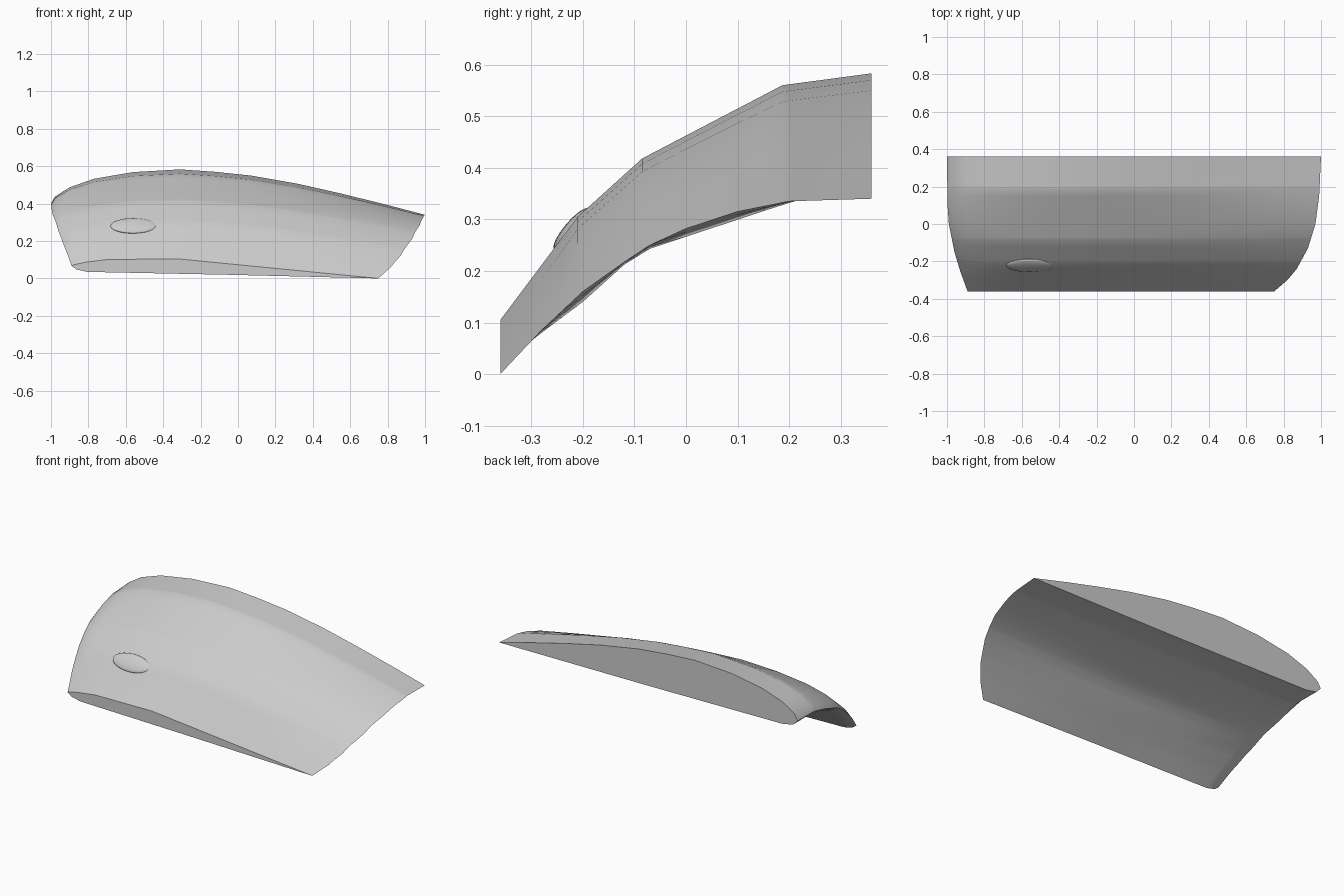
import bpy, bmesh, math
from mathutils import Matrix

cube = bpy.data.objects.get("Cube")
if cube:
    bpy.data.objects.remove(cube, do_unlink=True)


def material(name, rgb):
    m = bpy.data.materials.new(name)
    m.use_nodes = True
    m.diffuse_color = (*rgb, 1)
    m.node_tree.nodes["Principled BSDF"].inputs["Base Color"].default_value = (*rgb, 1)
    return m


def lerp(keys, t):
    """Piecewise linear lookup in a short list of (position, value) pairs."""
    for (a, va), (b, vb) in zip(keys, keys[1:]):
        if t <= b:
            return va + (vb - va) * max(0, t - a) / (b - a)
    return keys[-1][1]


def finish(bm, name, mat, angle):
    bmesh.ops.recalc_face_normals(bm, faces=bm.faces)
    mesh = bpy.data.meshes.new(name)
    bm.to_mesh(mesh)
    bm.free()
    obj = bpy.data.objects.new(name, mesh)
    bpy.context.collection.objects.link(obj)
    mesh.materials.append(mat)
    bpy.ops.object.select_all(action='DESELECT')
    obj.select_set(True)
    bpy.context.view_layer.objects.active = obj
    bpy.ops.object.shade_smooth_by_angle(angle=math.radians(angle))
    return obj


grey = material("light grey", (0.6, 0.6, 0.6))

# Spanwise guide curves, keyed by y
lead_x = [(-.36, -.89), (-.25, -.93), (-.15, -.96), (0, -.99), (.1, -.997), (.36, -1)]
trail_x = [(-.36, .75), (-.3, .82), (-.24, .87), (-.13, .93), (0, .97), (.15, .99), (.36, 1)]
trail_z = [(-.36, 0), (-.28, .085), (-.2, .16), (-.12, .217), (-.07, .25), (0, .282),
           (.1, .315), (.2, .335), (.36, .34)]
crest_z = [(-.36, .105), (-.255, .245), (-.21, .305), (-.085, .418), (.187, .56), (.36, .583)]
belly_z = [(-.36, .02), (-.2, .14), (-.12, .212), (-.07, .243), (.15, .316), (.21, .335), (.36, .345)]

# Chordwise thickness of the upper skin, full and flattened at the tip
upper = [(0, .19), (.01, .35), (.05, .57), (.115, .77), (.22, .93), (.345, 1),
         (.44, .95), (.535, .87), (.66, .69), (.775, .475), (.89, .24), (1, 0)]
tip_upper = [(0, .4), (.02, .57), (.115, .85), (.345, 1), (1, 0)]
lower_steps = [.8, .5, .25, .05, .015]


def section(y):
    x0, x1 = lerp(lead_x, y), lerp(trail_x, y)
    zt, zc, zb = lerp(trail_z, y), lerp(crest_z, y), lerp(belly_z, y)
    nose = zt + lerp([(-.36, .035), (.36, .015)], y)
    blend = lerp([(-.36, 1), (-.21, 0)], y)
    points = []
    for u, full in upper:
        base = nose + (zt - nose) * u
        crest = zc - (nose + (zt - nose) * .345)
        t = full + (lerp(tip_upper, u) - full) * blend
        points.append((x0 + (x1 - x0) * u, y, base + crest * t))
    for u in lower_steps:
        z = lerp([(0, nose + .02), (.05, nose), (.5, zb), (1, zt)], u)
        points.append((x0 + (x1 - x0) * u, y, z))
    return points


# Curved wing panel lofted through the sections
bm = bmesh.new()
stations = sorted({y for curve in (lead_x, trail_x, trail_z, crest_z, belly_z) for y, _ in curve})
rings = [[bm.verts.new(p) for p in section(y)] for y in stations]
for a, b in zip(rings, rings[1:]):
    n = len(a)
    for i in range(n):
        j = (i + 1) % n
        bm.faces.new((a[i], a[j], b[j], b[i]))
bm.faces.new(rings[0])
bm.faces.new(rings[-1])
finish(bm, "wing_panel", grey, 35)

# Shallow oval lamp set into the upper skin near the leading edge
bm = bmesh.new()
bmesh.ops.create_uvsphere(bm, u_segments=32, v_segments=16, radius=1)
place = (Matrix.Translation((-.56, -.222, .281)) @ Matrix.Rotation(math.radians(50), 4, 'X')
         @ Matrix.Diagonal((.122, .052, .014, 1)))
bmesh.ops.transform(bm, matrix=place, verts=bm.verts)
finish(bm, "oval_lamp", grey, 60)
